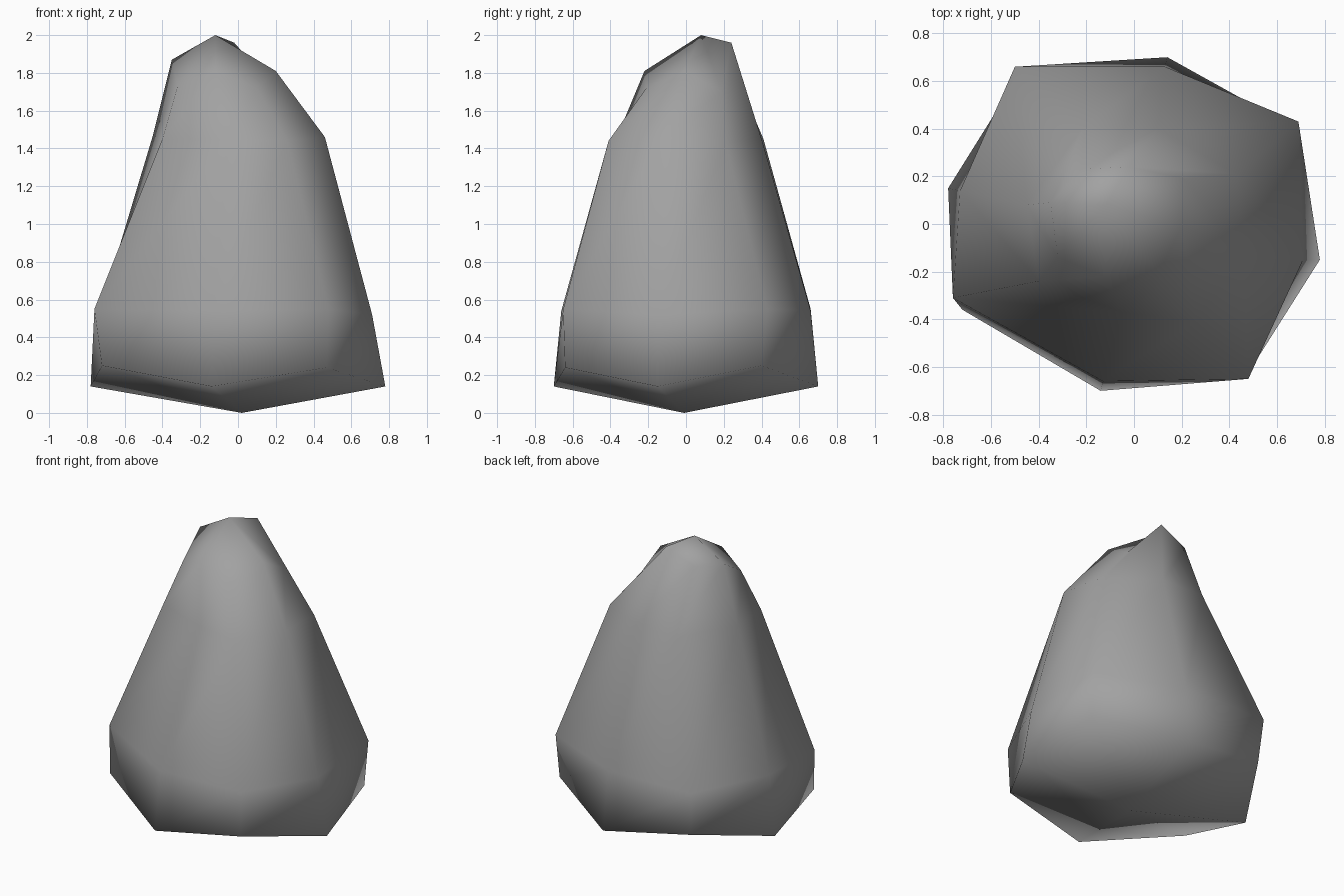
import bpy
import bmesh

# Remove the default object
default_cube = bpy.data.objects.get("Cube")
if default_cube:
    bpy.data.objects.remove(default_cube, do_unlink=True)


def make_material(name, colour):
    material = bpy.data.materials.new(name)
    material.use_nodes = True
    material.diffuse_color = colour
    shader = material.node_tree.nodes["Principled BSDF"]
    shader.inputs["Base Color"].default_value = colour
    shader.inputs["Roughness"].default_value = 0.9
    return material


# Each ring alternates corner and side point, counterclockwise from front left
underside_ring = [
    (-.72, -.36, .25), (-.14, -.7, .14), (.47, -.64, .24), (.78, -.15, .14),
    (.68, .4, .25), (.14, .7, .14), (-.48, .63, .25), (-.78, .15, .14),
]
belly_ring = [
    (-.76, -.31, .55), (-.13, -.66, .54), (.48, -.65, .55), (.71, -.15, .52),
    (.69, .43, .55), (.13, .66, .54), (-.5, .66, .55), (-.73, .14, .54),
]
shoulder_ring = [
    (-.4, -.24, 1.45), (-.05, -.37, 1.45), (.26, -.41, 1.44), (.46, -.13, 1.46),
    (.43, .21, 1.43), (.1, .4, 1.45), (-.21, .41, 1.45), (-.45, .08, 1.47),
]
crown_ring = [
    (-.32, -.14, 1.73), (-.12, -.22, 1.81), (.1, -.21, 1.72), (.2, -.01, 1.81),
    (.21, .19, 1.7), (-.02, .24, 1.96), (-.22, .23, 1.87), (-.35, .09, 1.87),
]
bottom_point = (.02, -.01, 0)
peak_point = (-.12, .08, 2)


def bridge(bm, lower, upper):
    """Join two rings with a band of quads."""
    count = len(lower)
    for i in range(count):
        j = (i + 1) % count
        bm.faces.new((lower[i], lower[j], upper[j], upper[i]))


def cap(bm, ring, centre):
    """Close a ring with one quad per corner, meeting at a centre point."""
    middle = bm.verts.new(centre)
    count = len(ring)
    for corner in range(0, count, 2):
        before = ring[corner - 1]
        after = ring[(corner + 1) % count]
        bm.faces.new((middle, before, ring[corner], after))


# Boulder body: stacked bands of faces between two four-quad caps
bm = bmesh.new()
rings = [
    [bm.verts.new(point) for point in ring]
    for ring in (underside_ring, belly_ring, shoulder_ring, crown_ring)
]
for lower, upper in zip(rings, rings[1:]):
    bridge(bm, lower, upper)
cap(bm, rings[0], bottom_point)
cap(bm, rings[-1], peak_point)
bmesh.ops.recalc_face_normals(bm, faces=bm.faces)

# Soft shading over the whole stone
for face in bm.faces:
    face.smooth = True

mesh = bpy.data.meshes.new("boulder")
bm.to_mesh(mesh)
bm.free()
mesh.materials.append(make_material("stone grey", (.36, .36, .36, 1)))

boulder = bpy.data.objects.new("boulder", mesh)
bpy.context.scene.collection.objects.link(boulder)
